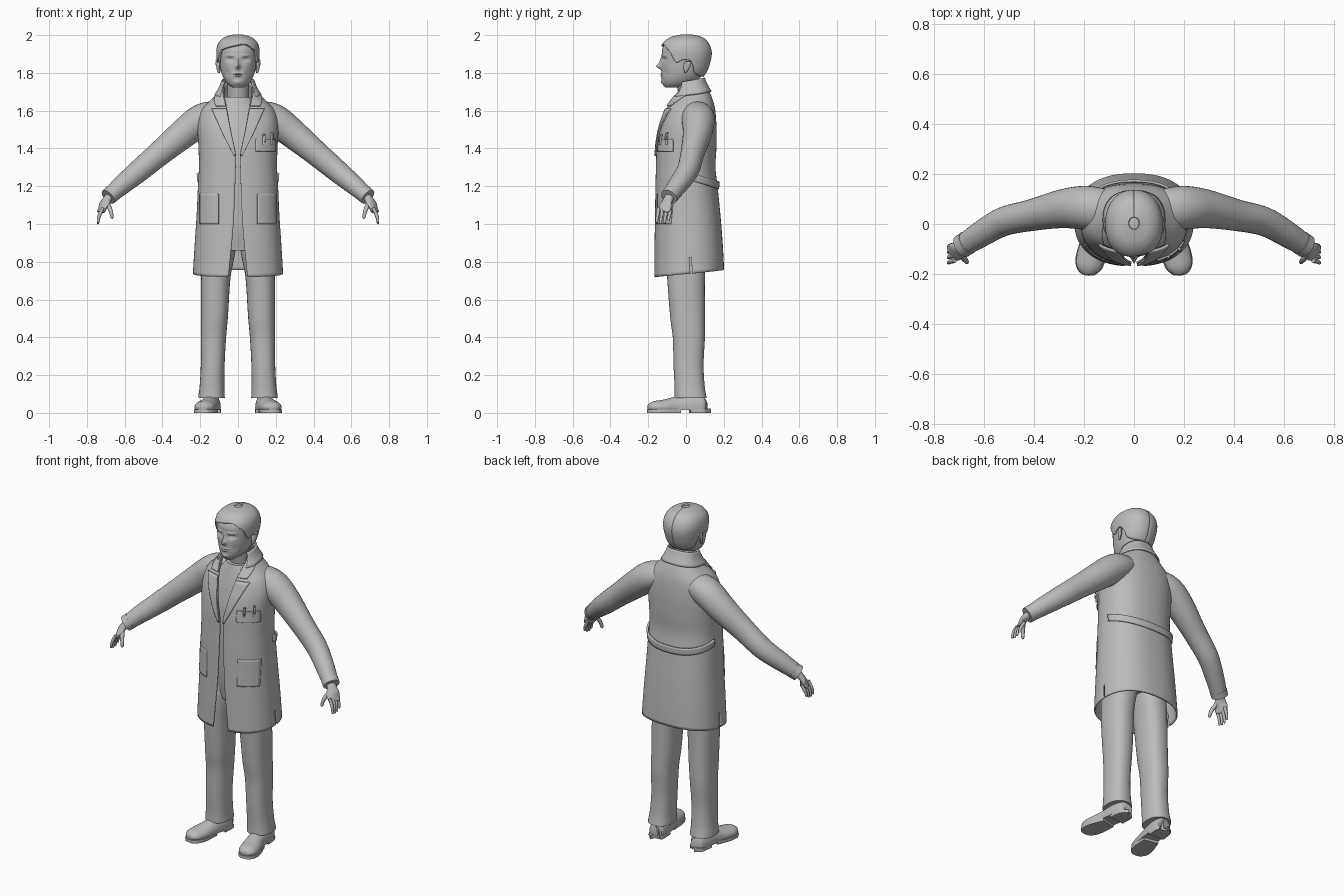
import bpy, bmesh, math
from mathutils import Vector

grey = bpy.data.materials.new("plain grey")
grey.diffuse_color = (0.5, 0.5, 0.5, 1)
Z = Vector((0, 0, 1))


def make(name, verts, faces, thick=0, angle=40):
    me = bpy.data.meshes.new(name)
    me.from_pydata([tuple(v) for v in verts], [], faces)
    bm = bmesh.new()
    bm.from_mesh(me)
    bmesh.ops.delete(bm, geom=[v for v in bm.verts if not v.link_faces], context='VERTS')
    bmesh.ops.recalc_face_normals(bm, faces=bm.faces)
    bm.to_mesh(me)
    bm.free()
    me.materials.append(grey)
    ob = bpy.data.objects.new(name, me)
    bpy.context.collection.objects.link(ob)
    if thick:
        m = ob.modifiers.new("thickness", 'SOLIDIFY')
        m.thickness, m.offset = thick, 0
    bpy.ops.object.select_all(action='DESELECT')
    ob.select_set(True)
    bpy.context.view_layer.objects.active = ob
    bpy.ops.object.shade_smooth_by_angle(angle=math.radians(angle))
    return ob


def curve(st, k):
    """Smooth interpolation through rows whose first entry is the key."""
    st = sorted(st)
    k = min(max(k, st[0][0]), st[-1][0])
    i = max(j for j in range(len(st) - 1) if st[j][0] <= k)
    a, b = st[i], st[i + 1]
    p, n = st[max(i - 1, 0)], st[min(i + 2, len(st) - 1)]
    h = b[0] - a[0]
    s = (k - a[0]) / h
    out = []
    for c in range(1, len(a)):
        m0 = (b[c] - p[c]) / (b[0] - p[0]) * h
        m1 = (n[c] - a[c]) / (n[0] - a[0]) * h
        out.append((2*s**3 - 3*s*s + 1)*a[c] + (s**3 - 2*s*s + s)*m0
                   + (3*s*s - 2*s**3)*b[c] + (s**3 - s*s)*m1)
    return out


def surf(st, t, z, d=0, e=0.85):
    """Point on a body: rows are (z, centre x, half width, front y, back y); t=0 is the front."""
    cx, w, yf, yb = curve(st, z)
    f = lambda v: math.copysign(abs(v) ** e, v)
    return Vector((cx + (w + d) * f(math.sin(t)),
                   (yf + yb) / 2 - ((yb - yf) / 2 + d) * f(math.cos(t)), z))


def patch(name, fn, nu, nv, thick=0.008, skip=None, angle=40):
    vs = [fn(i / nu, j / nv) for j in range(nv + 1) for i in range(nu + 1)]
    fs = [(j*(nu+1)+i, j*(nu+1)+i+1, (j+1)*(nu+1)+i+1, (j+1)*(nu+1)+i)
          for j in range(nv) for i in range(nu) if not (skip and skip(vs[j*(nu+1)+i]))]
    return make(name, vs, fs, thick, angle)


def rings(name, rows, angle=40):
    n = len(rows[0])
    fs = [(j*n+i, j*n+(i+1) % n, (j+1)*n+(i+1) % n, (j+1)*n+i)
          for j in range(len(rows) - 1) for i in range(n)]
    fs += [tuple(range(n)), tuple(range((len(rows)-1)*n, len(rows)*n))]
    return make(name, [v for r in rows for v in r], fs, 0, angle)


def body(name, st, n=40, m=40, e=0.85, warp=None):
    z0, z1 = min(s[0] for s in st), max(s[0] for s in st)
    rows = []
    for j in range(m + 1):
        z = z0 + (z1 - z0) * j / m
        rows.append([surf(st, math.tau*i/n, z, 0, e) for i in range(n)])
    if warp:
        rows = [[warp(v) for v in r] for r in rows]
    return rings(name, rows)


def tube(name, pts, s=1, n=20, sub=5, lo=-9, hi=9):
    """Tube through (x, y, z, side radius, up radius); lo and hi flatten bottom and top."""
    st = [(i,) + p for i, p in enumerate(pts)]
    rows, m = [], (len(pts) - 1) * sub
    at = lambda k: curve(st, k)
    for j in range(m + 1):
        k = j / sub
        x, y, z, a, b = at(k)
        t = Vector(at(k + .1)[:3]) - Vector(at(k - .1)[:3])
        side = t.cross(Z).normalized()
        up = side.cross(t).normalized()
        r = []
        for i in range(n):
            q = math.tau * i / n
            v = Vector((x, y, z)) + side * a * math.cos(q) + up * b * math.sin(q)
            r.append(Vector((v.x * s, v.y, min(max(v.z, lo), hi))))
        rows.append(r)
    return rings(name, rows)


# head with sculpted face
HEAD = [(1.722, 0, .03, -.11, -.03), (1.74, 0, .055, -.122, .03), (1.77, 0, .076, -.128, .07),
        (1.81, 0, .09, -.13, .10), (1.85, 0, .097, -.13, .115), (1.89, 0, .102, -.128, .124),
        (1.925, 0, .102, -.126, .122), (1.96, 0, .09, -.107, .105), (1.985, 0, .06, -.07, .075),
        (1.999, 0, .012, -.012, .018)]
BUMPS = [(0, 1.835, .011, .014, -.026), (0, 1.86, .008, .022, -.01), (.04, 1.87, .018, .011, .013),
         (.038, 1.868, .01, .005, -.005), (.04, 1.892, .024, .006, -.005), (0, 1.795, .022, .004, -.007),
         (0, 1.783, .018, .004, -.007), (0, 1.789, .024, .002, .004), (0, 1.75, .02, .012, -.007),
         (.055, 1.80, .012, .02, .004)]


def face(v):
    if v.y < -.02:
        for x, z, sx, sz, a in BUMPS:
            v.y += a * math.exp(-((abs(v.x) - x) / sx) ** 2 - ((v.z - z) / sz) ** 2)
    return v


body("head", HEAD, 96, 90, 0.92, face)
tube("neck", [(0, .035, 1.6, .062, .06), (0, .02, 1.68, .058, .058), (0, 0, 1.8, .06, .06)])

# hair cap with a hairline that drops behind the ears
LINE = [(0, 1.935), (.7, 1.94), (1.0, 1.90), (1.25, 1.855), (1.5, 1.87), (1.8, 1.86), (2.1, 1.80), (3.2, 1.78)]


def hair(u, v):
    t = (u - .5) * math.tau
    lo = curve(LINE, abs(t))[0]
    if abs(t) < .8:
        lo += .012 * math.sin(t * 4 + 1)
    return surf(HEAD, t, lo + (1.9985 - lo) * math.sin(v * math.pi / 2), .006, .92)


patch("hair", hair, 80, 30, .012)
for s in (1, -1):
    tube("ear", [(.1, -.005, 1.80, .004, .004), (.103, -.001, 1.815, .008, .012), (.105, .006, 1.84, .01, .019),
                 (.107, .01, 1.86, .01, .017), (.105, .008, 1.875, .004, .005)], s, 12)

# shirt and hips under the coat
body("shirt", [(.86, 0, .13, -.09, .10), (1.0, 0, .165, -.115, .11), (1.2, 0, .165, -.125, .12),
               (1.4, 0, .17, -.12, .125), (1.53, 0, .155, -.097, .125), (1.62, 0, .11, -.073, .11),
               (1.672, 0, .068, -.058, .085)], e=.9)

# open coat
COAT = [(.72, 0, .236, -.165, .20), (.9, 0, .225, -.163, .19), (1.05, 0, .215, -.16, .178),
        (1.2, 0, .208, -.158, .163), (1.3, 0, .203, -.155, .152), (1.4, 0, .205, -.152, .157),
        (1.5, 0, .21, -.138, .158), (1.56, 0, .205, -.12, .155), (1.61, 0, .185, -.103, .15),
        (1.65, 0, .145, -.082, .14), (1.69, 0, .105, -.06, .125), (1.73, 0, .085, -.045, .105),
        (1.765, 0, .075, -.035, .09)]
GAP = [(.72, .05), (1.0, .024), (1.3, .012), (1.37, .012), (1.5, .038), (1.6, .056), (1.7, .073), (1.765, .06)]


def angle_at(x, z):
    return math.asin(min(x / curve(COAT, z)[1], 1) ** (1 / .85))


def coat(u, v):
    t = u * math.tau
    c = math.cos(t)
    lo = .72 + .018 * (1 - c)
    z = lo + (1.742 - .02 * c - lo) * v
    g = angle_at(curve(GAP, z)[0], z)
    return surf(COAT, g + (math.tau - 2 * g) * u, z)


patch("coat", coat, 150, 60, .008, lambda v: v.z < .81 and abs(v.y - .02) < .006)


def collar(u, v):
    z = 1.685 + .075 * v
    g = angle_at(curve(GAP, z)[0], z) + .05
    t = g + (math.tau - 2 * g) * u
    return surf(COAT, t, z - .015 * math.cos(t), .012 - .005 * v)


patch("collar", collar, 60, 6, .008)


def front_plate(name, s, z0, z1, inner, outer, d=.009, thick=.008, nv=16):
    """Plate that follows the coat front between two x limits."""
    def fn(u, v):
        z = z0 + (z1 - z0) * v
        a, b = curve(inner, z)[0], curve(outer, z)[0]
        p = surf(COAT, angle_at(a + (b - a) * u, z), z, d)
        return Vector((p.x * s, p.y, p.z))
    return patch(name, fn, 10, nv, thick)


def flat(x):
    return [(0, x), (2, x)]


for s in (1, -1):
    front_plate("lapel", s, 1.36, 1.61, GAP, [(1.36, .02), (1.44, .06), (1.53, .1), (1.61, .133)])
    front_plate("collar_wing", s, 1.625, 1.72, GAP, [(1.625, .112), (1.66, .118), (1.72, .088)])
    front_plate("hip_pocket", s, 1.0, 1.16, flat(.10), flat(.198), .004, .006)

    # sleeves and cuffs
    tube("sleeve", [(.07, .055, 1.585, .07, .055), (.14, .06, 1.575, .085, .075), (.205, .065, 1.545, .087, .083),
                    (.29, .06, 1.478, .077, .078), (.41, .035, 1.378, .063, .067), (.52, .01, 1.285, .058, .06),
                    (.61, -.04, 1.21, .052, .052), (.675, -.082, 1.153, .045, .043)], s, 28)
    tube("cuff", [(.664, -.074, 1.163, .048, .046), (.688, -.09, 1.143, .047, .044)], s, 28, 2)

    # hands
    tube("palm", [(.675, -.083, 1.15, .026, .024), (.695, -.095, 1.128, .028, .02), (.71, -.108, 1.10, .038, .017),
                  (.722, -.115, 1.072, .036, .013), (.726, -.118, 1.062, .028, .008)], s)
    for i in range(4):
        y = -.146 + .021 * i
        k = (.9, 1, .95, .75)[i]
        tube("finger", [(.715, y, 1.085, .009, .009), (.73, y - .003, 1.055, .0095, .0095),
                        (.738, y - .007, 1.065 - .038 * k, .008, .008),
                        (.741, y - .009, 1.062 - .058 * k, .006, .006),
                        (.741, y - .010, 1.062 - .063 * k, .002, .002)], s, 10, 3)
    tube("thumb", [(.695, -.11, 1.115, .012, .012), (.68, -.135, 1.085, .012, .012), (.671, -.147, 1.058, .01, .01),
                   (.667, -.152, 1.035, .008, .008), (.666, -.153, 1.028, .002, .002)], s, 10, 3)

    # trousers
    body("trouser_leg", [(z, x * s, w, f, b) for z, x, w, f, b in (
        (.96, .08, .075, -.1, .1), (.85, .1, .085, -.105, .105), (.72, .117, .078, -.1, .1),
        (.5, .125, .071, -.083, .1), (.4, .13, .067, -.07, .1), (.25, .134, .063, -.066, .093),
        (.13, .138, .066, -.06, .1), (.09, .14, .07, -.06, .108), (.078, .14, .07, -.06, .11))])

    # shoes with split sole and heel
    tube("shoe", [(.135, .1, .03, .02, .03), (.136, .092, .03, .042, .06), (.142, .03, .03, .05, .075),
                  (.152, -.05, .03, .05, .058), (.17, -.12, .03, .056, .04), (.181, -.17, .03, .05, .032),
                  (.186, -.197, .03, .028, .018), (.187, -.203, .03, .008, .008)], s, 28, lo=.014)
    tube("sole", [(.152, -.035, .01, .046, .04), (.17, -.12, .01, .059, .04), (.181, -.17, .01, .053, .04),
                  (.186, -.199, .01, .03, .04), (.187, -.206, .01, .006, .04)], s, 24, lo=0, hi=.018)
    tube("heel", [(.135, .104, .01, .02, .04), (.136, .094, .01, .045, .04), (.142, .02, .01, .05, .04)],
         s, 24, lo=0, hi=.022)

# back belt, sagging in the middle
def belt(u, v):
    t = math.pi * (.55 + .9 * u)
    z = 1.185 + .04 * v + .05 * (1 + math.cos(t))
    return surf(COAT, t, z, .006 + .006 * v)


patch("back_belt", belt, 40, 4, .01)

# chest pocket and pens
front_plate("chest_pocket", 1, 1.385, 1.45, flat(.09), flat(.192), .007, .008)
for x, top in ((.128, 1.475), (.17, 1.485)):
    p, q = [surf(COAT, angle_at(x, z), z, .012) for z in (1.42, top)]
    tube("pen", [(*p, .006, .006), (*(q + Vector((.001, 0, 0))), .006, .006)], 1, 10, 2)
    front_plate("pen_clip", 1, top - .04, top - .005, flat(x - .003), flat(x + .003), .021, .004, 3)
